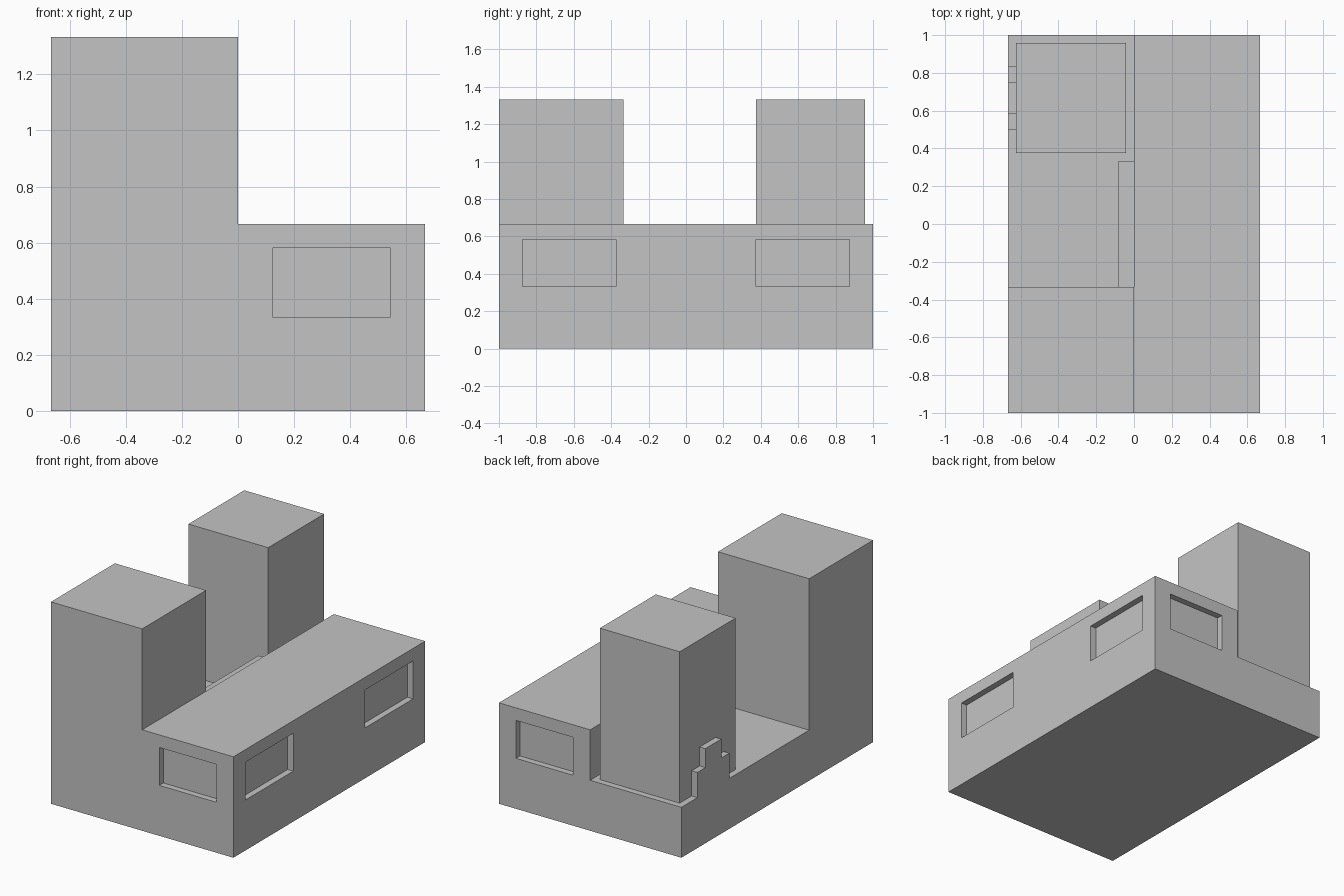
import bpy, bmesh
from mathutils import Vector

cube = bpy.data.objects.get("Cube")
if cube:
    bpy.data.objects.remove(cube, do_unlink=True)

U = 1 / 24                       # building module
W, D = 16 * U, 24 * U            # half width, half depth
FLOOR, ROOF, TOP = 8 * U, 16 * U, 32 * U

plaster = bpy.data.materials.new("grey_plaster")
plaster.use_nodes = True
GREY = (0.55, 0.55, 0.55, 1)
plaster.diffuse_color = GREY
plaster.node_tree.nodes["Principled BSDF"].inputs["Base Color"].default_value = GREY


def finish(name, bm):
    bmesh.ops.recalc_face_normals(bm, faces=bm.faces)
    mesh = bpy.data.meshes.new(name)
    bm.to_mesh(mesh)
    bm.free()
    mesh.materials.append(plaster)
    obj = bpy.data.objects.new(name, mesh)
    bpy.context.scene.collection.objects.link(obj)
    return obj


def box(name, low, high):
    low, high = Vector(low), Vector(high)
    bm = bmesh.new()
    bmesh.ops.create_cube(bm, size=1)
    for v in bm.verts:
        v.co = (low + high) / 2 + v.co * (high - low)
    return finish(name, bm)


def raise_faces(bm, faces, height):
    """Extrude faces straight up and return the new top faces."""
    geom = bmesh.ops.extrude_face_region(bm, geom=faces)["geom"]
    for v in (g for g in geom if isinstance(g, bmesh.types.BMVert)):
        v.co.z = height
    return [g for g in geom if isinstance(g, bmesh.types.BMFace)]


# Main body: slab, long wing and front tower raised from one floor plan
bm = bmesh.new()
xs, ys = (-W, 0, W), (-D, -FLOOR, D)
grid = [[bm.verts.new((x, y, 0)) for x in xs] for y in ys]
plan = [bm.faces.new((grid[j][i], grid[j][i + 1], grid[j + 1][i + 1], grid[j + 1][i]))
        for j in range(2) for i in range(2)]
slab = raise_faces(bm, plan, FLOOR)


def is_courtyard(f):
    c = f.calc_center_median()
    return c.x < 0 and c.y > -FLOOR


wing = raise_faces(bm, [f for f in slab if not is_courtyard(f)], ROOF)
raise_faces(bm, [f for f in wing
                 if f.calc_center_median().x < 0 and f.calc_center_median().y < -FLOOR], TOP)
bmesh.ops.recalc_face_normals(bm, faces=bm.faces)
bmesh.ops.dissolve_limit(bm, angle_limit=0.01, verts=bm.verts, edges=bm.edges)
body = finish("main_body", bm)

# Window recesses: two on the long side, one at each end of the wing
sill, head = 8 * U, 14 * U
cutters = []
for s in (-1, 1):
    y0, y1 = sorted((s * 9 * U, s * 21 * U))
    cutters.append(box("side_window_cutter", (W - U, y0, sill), (W + U, y1, head)))
    y0, y1 = sorted((s * (D - U), s * (D + U)))
    cutters.append(box("end_window_cutter", (3 * U, y0, sill), (13 * U, y1, head)))
for c in cutters:
    mod = body.modifiers.new("window", 'BOOLEAN')
    mod.operation, mod.solver, mod.object = 'DIFFERENCE', 'EXACT', c
    c.hide_render = True
bpy.context.view_layer.update()
cut = bpy.data.meshes.new_from_object(
    body.evaluated_get(bpy.context.evaluated_depsgraph_get()))
body.modifiers.clear()
body.data = cut
for c in cutters:
    bpy.data.objects.remove(c, do_unlink=True)

# Rear tower standing in the courtyard
box("rear_tower", (-15 * U, 9 * U, FLOOR), (-U, 23 * U, TOP))

# Ledge along the courtyard wall
box("courtyard_ledge", (-2 * U, -8 * U, FLOOR), (0, 8 * U, 15 * U))

# Stepped parapet on the outer edge of the courtyard
bm = bmesh.new()
steps = [(12, 8), (20, 8), (20, 12), (18, 12), (18, 15), (14, 15), (14, 12), (12, 12)]
face = bm.faces.new([bm.verts.new((-W, y * U, z * U)) for y, z in steps])
geom = bmesh.ops.extrude_face_region(bm, geom=[face])["geom"]
bmesh.ops.translate(bm, vec=(U, 0, 0),
                    verts=[g for g in geom if isinstance(g, bmesh.types.BMVert)])
finish("stepped_parapet", bm)
